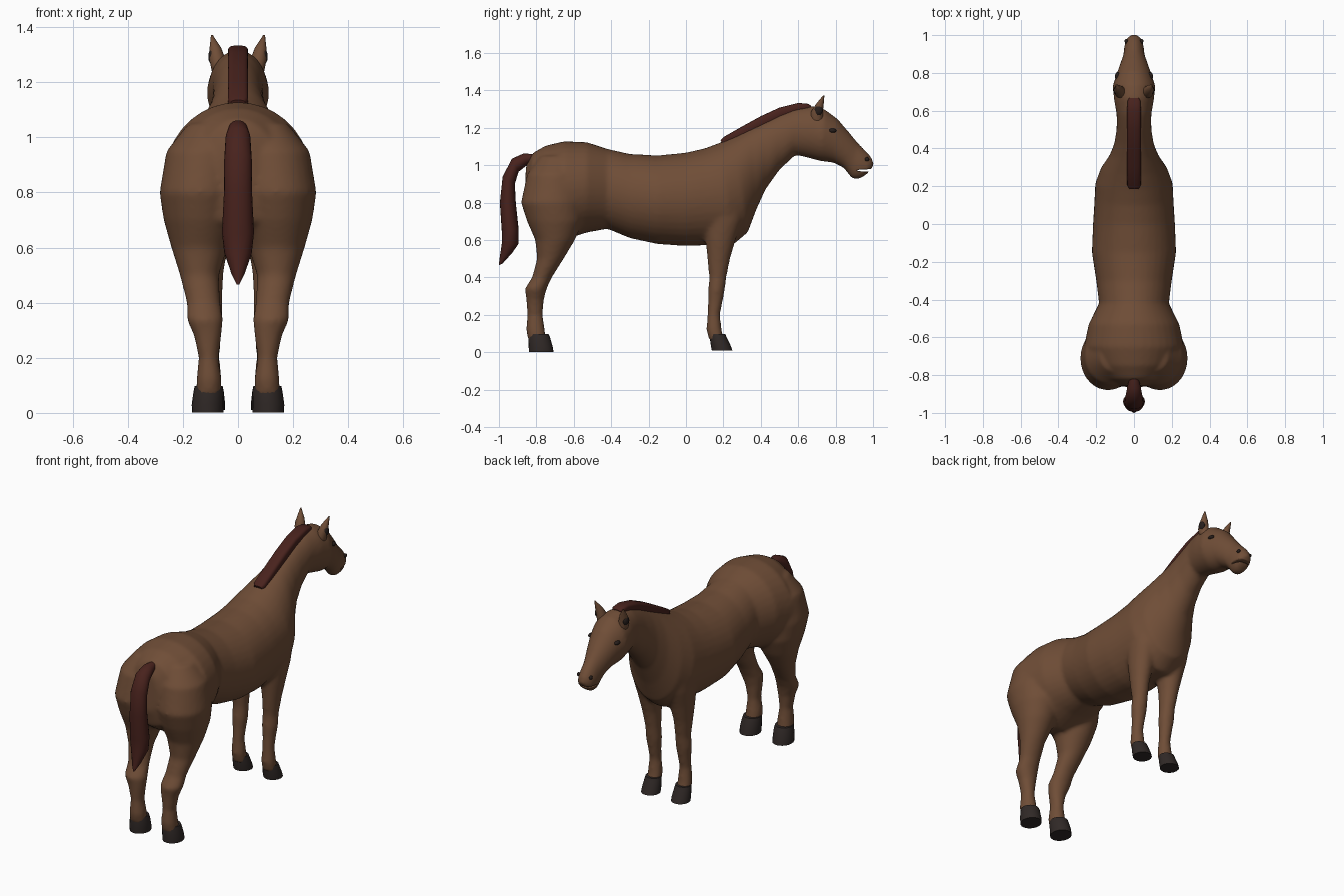
import bpy, bmesh, math
from mathutils import Vector

def material(name, rgb):
    m = bpy.data.materials.new(name)
    m.diffuse_color = (*rgb, 1)
    return m

COAT = material("coat", (0.16, 0.075, 0.038))
HAIR = material("hair", (0.065, 0.016, 0.012))
HORN = material("horn", (0.03, 0.022, 0.02))
DARK = material("dark", (0.02, 0.013, 0.011))

def spow(v, p):
    return math.copysign(abs(v) ** p, v)

def loft(bm, rings, n=28, p=1.0):
    """Skin a list of (centre, side half axis, up half axis) rings, capped."""
    loops = []
    for c, u, v in rings:
        loops.append([bm.verts.new(c + u * spow(math.cos(a), p) + v * spow(math.sin(a), p))
                      for a in (2 * math.pi * i / n for i in range(n))])
    for a, b in zip(loops, loops[1:]):
        for i in range(n):
            j = (i + 1) % n
            bm.faces.new((a[i], a[j], b[j], b[i]))
    bm.faces.new(loops[0][::-1])
    bm.faces.new(loops[-1])

def profile(rows):
    """Rings from (upper y, z, lower y, z, half width) on the centre plane."""
    out = []
    for y1, z1, y2, z2, w in rows:
        a, b = Vector((0, y1, z1)), Vector((0, y2, z2))
        out.append(((a + b) / 2, Vector((w, 0, 0)), (a - b) / 2))
    return out

def column(rows, s=1):
    """Level rings from (x, y, z, half x, half y), on side s."""
    return [(Vector((x * s, y, z)), Vector((hx, 0, 0)), Vector((0, hy, 0)))
            for x, y, z, hx, hy in rows]

def finish(bm, name, mat, angle=50):
    bmesh.ops.recalc_face_normals(bm, faces=bm.faces[:])
    me = bpy.data.meshes.new(name)
    bm.to_mesh(me)
    bm.free()
    ob = bpy.data.objects.new(name, me)
    bpy.context.collection.objects.link(ob)
    me.materials.append(mat)
    bpy.ops.object.select_all(action='DESELECT')
    ob.select_set(True)
    bpy.context.view_layer.objects.active = ob
    bpy.ops.object.shade_smooth_by_angle(angle=math.radians(angle))
    return ob

def blob(name, loc, radii, mat):
    bm = bmesh.new()
    bmesh.ops.create_uvsphere(bm, u_segments=20, v_segments=12, radius=1)
    for v in bm.verts:
        v.co = Vector([c * r for c, r in zip(v.co, radii)]) + Vector(loc)
    return finish(bm, name, mat)

# Torso, neck and head as one run of sections
torso = [(-.855, 1.00, -.865, .78, .06), (-.82, 1.065, -.84, .68, .15),
         (-.75, 1.105, -.75, .62, .22), (-.65, 1.128, -.65, .60, .265),
         (-.53, 1.123, -.53, .64, .24), (-.42, 1.087, -.42, .66, .185),
         (-.30, 1.06, -.30, .61, .20), (-.15, 1.052, -.15, .578, .223),
         (0, 1.067, 0, .568, .217), (.10, 1.09, .12, .573, .21),
         (.18, 1.12, .25, .573, .205), (.26, 1.155, .33, .64, .175)]
neck_head = [(.35, 1.20, .375, .76, .13), (.42, 1.235, .425, .87, .105),
             (.50, 1.275, .50, .975, .092), (.58, 1.305, .585, 1.055, .092),
             (.67, 1.318, .64, 1.043, .105), (.74, 1.30, .72, 1.022, .113),
             (.81, 1.248, .79, 1.013, .09), (.87, 1.178, .845, .985, .07),
             (.92, 1.118, .87, .95, .056), (.97, 1.068, .888, .927, .053),
             (.997, 1.035, .925, .925, .046), (1.005, 1.0, .965, .95, .032)]

# Legs from the top of the thigh or shoulder down to the pastern
hind = [(.10, -.69, 1.05, .08, .09), (.12, -.70, .95, .14, .15),
        (.138, -.712, .80, .147, .17), (.138, -.70, .70, .132, .15),
        (.14, -.70, .60, .102, .106), (.14, -.725, .50, .071, .071),
        (.125, -.77, .40, .061, .053), (.12, -.803, .34, .066, .058),
        (.11, -.807, .28, .05, .047), (.107, -.807, .20, .036, .041),
        (.105, -.805, .12, .046, .05), (.107, -.795, .06, .046, .048)]
fore = [(.12, .20, .82, .075, .12), (.11, .20, .70, .075, .10),
        (.105, .185, .60, .067, .08), (.105, .175, .50, .051, .061),
        (.10, .17, .40, .043, .046), (.10, .163, .33, .045, .044),
        (.10, .157, .27, .037, .039), (.10, .148, .20, .033, .034),
        (.10, .15, .12, .041, .041), (.10, .165, .06, .042, .04)]

bm = bmesh.new()
loft(bm, profile(torso + neck_head), 36)
for s in (-1, 1):
    loft(bm, column(hind, s))
    loft(bm, column(fore, s))
body = finish(bm, "body", COAT)
rm = body.modifiers.new("fuse", 'REMESH')
rm.mode = 'VOXEL'
rm.voxel_size = 0.011
rm.use_smooth_shade = True
sm = body.modifiers.new("soften", 'SMOOTH')
sm.factor = 0.5
sm.iterations = 8

# Mouth slit
cutter = blob("mouth_cutter", (0, .965, .972), (.09, .06, .007), DARK)
cutter.hide_render = True
cutter.hide_set(True)
cut = body.modifiers.new("mouth", 'BOOLEAN')
cut.operation = 'DIFFERENCE'
cut.object = cutter

# Mane
bm = bmesh.new()
loft(bm, profile([(.185, 1.135, .195, 1.11, .026), (.20, 1.15, .215, 1.10, .036),
                  (.30, 1.207, .315, 1.15, .037), (.40, 1.262, .41, 1.20, .037),
                  (.50, 1.308, .51, 1.25, .037), (.60, 1.333, .60, 1.28, .037),
                  (.655, 1.328, .65, 1.29, .034), (.668, 1.318, .665, 1.30, .026)]), 24, .6)
finish(bm, "mane", HAIR)

# Tail
bm = bmesh.new()
loft(bm, profile([(-.81, 1.06, -.81, 1.02, .022), (-.87, 1.062, -.85, 1.0, .035),
                  (-.93, 1.035, -.895, .965, .045), (-.98, .94, -.915, .90, .05),
                  (-.995, .80, -.91, .80, .051), (-.985, .65, -.895, .66, .058),
                  (-.985, .58, -.895, .58, .05), (-.998, .49, -.93, .53, .025),
                  (-1.0, .465, -.98, .475, .006)]), 20)
finish(bm, "tail", HAIR)

for s, side in ((-1, "left"), (1, "right")):
    # Hooves
    for part, rows in (("hind", [(.107, -.787, .098, .05, .052), (.107, -.785, .08, .054, .058),
                                 (.11, -.777, .03, .058, .064), (.11, -.774, .002, .057, .066)]),
                       ("front", [(.10, .168, .098, .044, .042), (.10, .172, .08, .048, .045),
                                  (.10, .186, .035, .053, .053), (.10, .193, .010, .053, .055)])):
        bm = bmesh.new()
        loft(bm, column(rows, s), 20)
        finish(bm, f"{part}_hoof_{side}", HORN)
    # Ears with dark hollows
    bm = bmesh.new()
    loft(bm, column([(.065, .70, 1.24, .03, .034), (.075, .70, 1.285, .029, .032),
                     (.082, .715, 1.325, .021, .021), (.095, .736, 1.372, .003, .004)], s), 16)
    finish(bm, f"ear_{side}", COAT)
    blob(f"ear_hollow_{side}", (.093 * s, .708, 1.293), (.015, .022, .028), DARK)
    # Eyes and nostrils
    blob(f"eye_{side}", (.087 * s, .782, 1.185), (.014, .022, .012), DARK)
    blob(f"nostril_{side}", (.041 * s, .968, 1.032), (.009, .012, .011), DARK)
